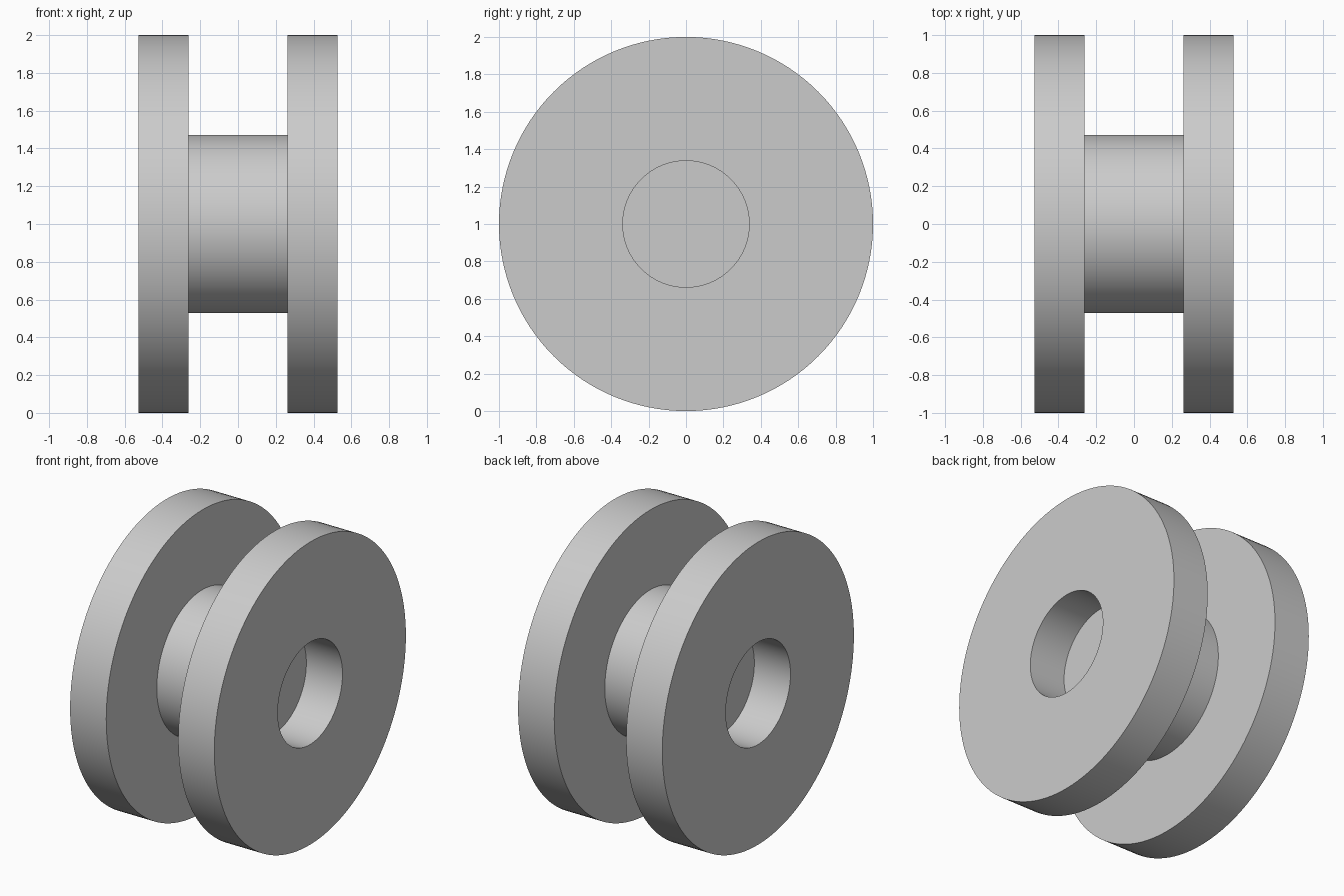
import bpy
import bmesh
import math
from mathutils import Matrix, Vector

if "Cube" in bpy.data.objects:
    bpy.data.objects.remove(bpy.data.objects["Cube"], do_unlink=True)

SEGMENTS = 128
HALF_WIDTH = 0.527      # outer face of each flange
INNER_FACE = 0.263      # inner face of each flange, level with the recess floor
FLANGE_RADIUS = 1.0
HUB_RADIUS = 0.472
RECESS_RADIUS = 0.338

grey = bpy.data.materials.new("plain_grey")
grey.use_nodes = True
colour = (0.6, 0.6, 0.6, 1.0)
grey.diffuse_color = colour
grey.node_tree.nodes["Principled BSDF"].inputs["Base Color"].default_value = colour

# Half profile as (x, radius): recess floor, recess wall, flange, hub
half = [
    (INNER_FACE, 0.0),
    (INNER_FACE, RECESS_RADIUS),
    (HALF_WIDTH, RECESS_RADIUS),
    (HALF_WIDTH, FLANGE_RADIUS),
    (INNER_FACE, FLANGE_RADIUS),
    (INNER_FACE, HUB_RADIUS),
]
profile = half + [(-x, r) for x, r in reversed(half)]

# Spool: the mirrored profile revolved around the x axis
bm = bmesh.new()
verts = [bm.verts.new((x, 0.0, r)) for x, r in profile]
edges = [bm.edges.new(pair) for pair in zip(verts, verts[1:])]
bmesh.ops.spin(bm, geom=verts + edges, cent=(0, 0, 0), axis=(1, 0, 0),
               angle=math.tau, steps=SEGMENTS, use_duplicate=False)
bmesh.ops.remove_doubles(bm, verts=bm.verts, dist=0.0001)
bmesh.ops.recalc_face_normals(bm, faces=bm.faces)
bmesh.ops.transform(bm, matrix=Matrix.Translation(Vector((0, 0, FLANGE_RADIUS))),
                    verts=bm.verts)

mesh = bpy.data.meshes.new("spool")
bm.to_mesh(mesh)
bm.free()
mesh.materials.append(grey)
spool = bpy.data.objects.new("spool", mesh)
bpy.context.collection.objects.link(spool)

# Smooth round walls with crisp rims
bpy.ops.object.select_all(action="DESELECT")
spool.select_set(True)
bpy.context.view_layer.objects.active = spool
bpy.ops.object.shade_smooth_by_angle(angle=math.radians(30))
